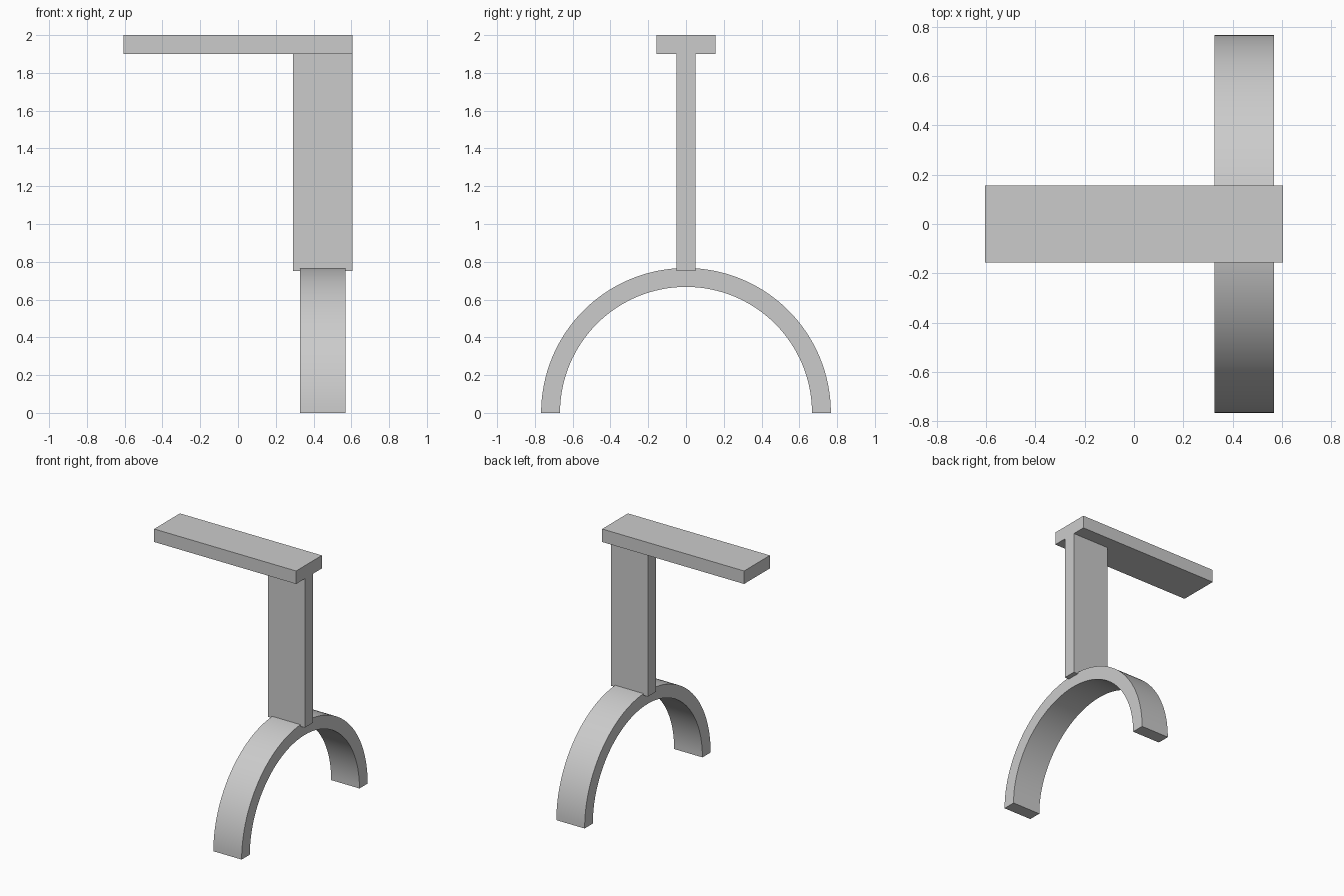
import bpy
import bmesh
from math import cos, sin, pi, radians

cube = bpy.data.objects.get("Cube")
if cube:
    bpy.data.objects.remove(cube, do_unlink=True)

grey = bpy.data.materials.new("light_grey")
grey.use_nodes = True
grey.diffuse_color = (0.6, 0.6, 0.6, 1)
grey.node_tree.nodes["Principled BSDF"].inputs["Base Color"].default_value = grey.diffuse_color


def extrude_profile(name, points, x0, x1):
    """Extrude a closed (y, z) outline from x0 to x1."""
    bm = bmesh.new()
    face = bm.faces.new([bm.verts.new((x0, y, z)) for y, z in points])
    result = bmesh.ops.extrude_face_region(bm, geom=[face])
    moved = [v for v in result["geom"] if isinstance(v, bmesh.types.BMVert)]
    bmesh.ops.translate(bm, verts=moved, vec=(x1 - x0, 0, 0))
    bmesh.ops.recalc_face_normals(bm, faces=bm.faces)
    mesh = bpy.data.meshes.new(name)
    bm.to_mesh(mesh)
    bm.free()
    mesh.materials.append(grey)
    obj = bpy.data.objects.new(name, mesh)
    bpy.context.collection.objects.link(obj)
    return obj


def rectangle(half_width, z0, z1):
    return [(-half_width, z0), (half_width, z0), (half_width, z1), (-half_width, z1)]


def arc(radius, steps=64):
    return [(radius * cos(pi * i / steps), radius * sin(pi * i / steps)) for i in range(steps + 1)]


# Flat top plank and the upright that carries one end of it
extrude_profile("top_plank", rectangle(0.157, 1.9, 2.0), -0.605, 0.605)
extrude_profile("upright_post", rectangle(0.05, 0.752, 1.9), 0.29, 0.605)

# Half-ring foot
foot = extrude_profile("arched_foot", arc(0.767) + arc(0.667)[::-1], 0.327, 0.568)
bpy.ops.object.select_all(action="DESELECT")
foot.select_set(True)
bpy.context.view_layer.objects.active = foot
bpy.ops.object.shade_smooth_by_angle(angle=radians(30))
